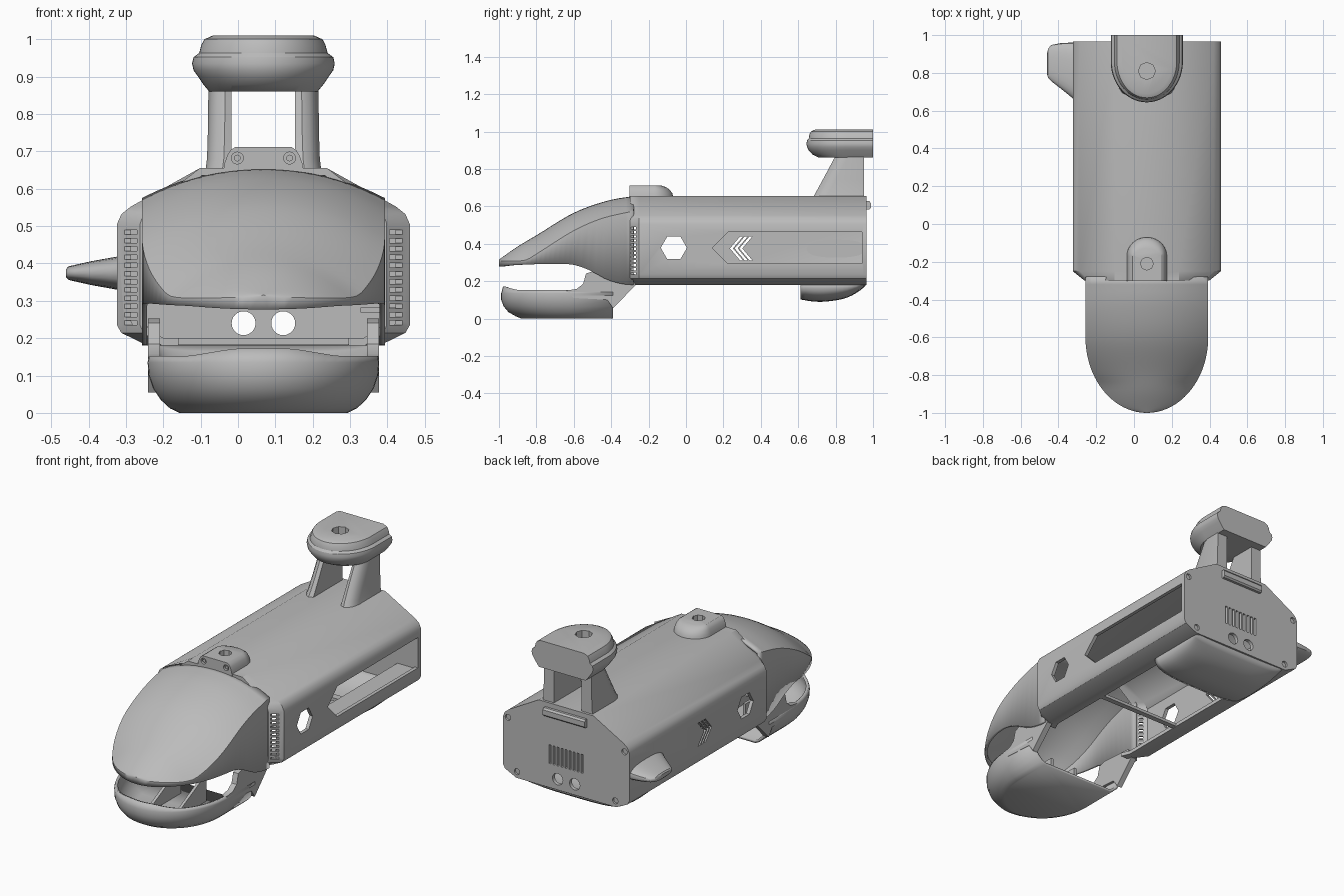
import bpy, bmesh, math

if "Cube" in bpy.data.objects:
    bpy.data.objects.remove(bpy.data.objects["Cube"])

CX = 0.068  # the hull axis sits right of centre because of the left fin
grey = bpy.data.materials.new("light grey")
grey.diffuse_color = (0.5, 0.5, 0.5, 1)
grey.use_nodes = True
grey.node_tree.nodes["Principled BSDF"].inputs["Base Color"].default_value = grey.diffuse_color


def finish(name, bm, solid=0):
    bmesh.ops.recalc_face_normals(bm, faces=bm.faces)
    me = bpy.data.meshes.new(name)
    bm.to_mesh(me)
    bm.free()
    me.materials.append(grey)
    ob = bpy.data.objects.new(name, me)
    ob.location.x = CX
    bpy.context.collection.objects.link(ob)
    if solid:
        m = ob.modifiers.new("wall", 'SOLIDIFY')
        m.thickness, m.offset = solid, -1
    return ob


def loft(name, rows, closed=True, caps=(True, True), solid=0):
    bm = bmesh.new()
    vs = [[bm.verts.new(p) for p in r] for r in rows]
    n = len(rows[0])
    for a, b in zip(vs, vs[1:]):
        for i in range(n if closed else n - 1):
            j = (i + 1) % n
            bm.faces.new((a[i], a[j], b[j], b[i]))
    if caps[0]:
        bm.faces.new(vs[0])
    if caps[1]:
        bm.faces.new(vs[-1])
    return finish(name, bm, solid)


def add_prism(bm, pts, axis, lo, hi):
    def place(p, t):
        return {'x': (t, p[0], p[1]), 'y': (p[0], t, p[1]), 'z': (p[0], p[1], t)}[axis]
    a = [bm.verts.new(place(p, lo)) for p in pts]
    b = [bm.verts.new(place(p, hi)) for p in pts]
    bm.faces.new(a)
    bm.faces.new(b)
    for i in range(len(pts)):
        j = (i + 1) % len(pts)
        bm.faces.new((a[i], a[j], b[j], b[i]))


def prism(name, *parts):
    bm = bmesh.new()
    for p in parts:
        add_prism(bm, *p)
    return finish(name, bm)


def cut(ob, *parts):
    cutter = prism("cutter", *parts)
    m = ob.modifiers.new("cut", 'BOOLEAN')
    m.operation, m.solver, m.object = 'DIFFERENCE', 'EXACT', cutter
    bpy.context.view_layer.update()
    ev = ob.evaluated_get(bpy.context.evaluated_depsgraph_get())
    me = bpy.data.meshes.new_from_object(ev)
    ob.modifiers.clear()
    ob.data = me
    bpy.data.objects.remove(cutter)


def ngon(u, v, r, n):
    return [(u + r * math.cos(2 * math.pi * i / n), v + r * math.sin(2 * math.pi * i / n)) for i in range(n)]


def rect(a, b, c, d):
    return [(a, c), (b, c), (b, d), (a, d)]


def u_shape(w, flat, cen, tip, z, n=28):
    arc = [math.pi * (1 - i / n) for i in range(n + 1)]
    return [(-w, flat, z)] + [(w * math.cos(a), cen + (tip - cen) * math.sin(a), z) for a in arc] + [(w, flat, z)]


def curve(tab, y):
    """Smooth curve through (y, value) points."""
    def slope(i):
        a, b = tab[max(i - 1, 0)], tab[min(i + 1, len(tab) - 1)]
        return (b[1] - a[1]) / (b[0] - a[0])
    y = min(max(y, tab[0][0]), tab[-1][0])
    i = max(k for k in range(len(tab) - 1) if tab[k][0] <= y)
    (x0, v0), (x1, v1) = tab[i], tab[i + 1]
    h = x1 - x0
    t = (y - x0) / h
    return ((2*t**3 - 3*t*t + 1) * v0 + (t**3 - 2*t*t + t) * h * slope(i)
            + (3*t*t - 2*t**3) * v1 + (t**3 - t*t) * h * slope(i + 1))


# Main hull: thin shell, open underneath, narrowing into cheeks at the front
outer = [(0.17, .655), (.355, .552), (.38, .532), (.392, .505), (.392, .235), (.38, .214), (.31, .18), (.25, .18)]
inner = [(.25, .2), (.305, .2), (.362, .225), (.372, .245), (.372, .5), (.345, .532), (.165, .635)]
half = outer + inner
section = outer + inner + [(-x, z) for x, z in reversed(inner)] + [(-x, z) for x, z in reversed(outer)]


def narrow(x):
    return x if abs(x) < .17 else math.copysign(.17 + (abs(x) - .17) * .16 / .222, x)


hull = loft("hull_shell", [[(narrow(x), -.3, z) for x, z in section]]
            + [[(x, y, z) for x, z in section] for y in (-.25, .95)])
slots = [(rect(-.32, -.266, .235 + i * .022, .247 + i * .022), 'x', s * .38 - .042, s * .38 + .042)
         for i in range(12) for s in (-1, 1)]
chevrons = [([(y + .055, .44), (y, .375), (y + .055, .31), (y + .071, .31), (y + .016, .375), (y + .071, .44)],
             'x', -.5, -.3) for y in (.235, .26, .285)]
window = [(.14, .378), (.225, .463), (.94, .463), (.94, .293), (.225, .293)]
cut(hull, (ngon(-.065, .378, .07, 6), 'x', -.6, .6), (window, 'x', .3, .5), *slots, *chevrons)

# Rear plate with vents, ports and screw holes
outline = outer[:-1] + [(-x, z) for x, z in reversed(outer[:-1])]
plate = prism("rear_plate", (outline, 'y', .945, .966))
vents = [(rect(-.106 + i * .025, -.092 + i * .025, .315, .42), 'y', .9, 1) for i in range(9)]
ports = [(ngon(s * .053, .24, .032, 24), 'y', .9, 1) for s in (-1, 1)]
screws = [(ngon(s * x, z, .017, 16), 'y', .955, 1) for s in (-1, 1) for x, z in ((.362, .505), (.305, .215))]
cut(plate, *vents, *ports, *screws)
prism("rear_handle_bar", ([(.955, .582), (.98, .582), (.988, .59), (.988, .618), (.98, .628), (.955, .628)], 'x', -.13, .13))

# Upper snout: U-shaped plan, crowned top, creased vertical sides
top = [(-1, .315), (-.9, .385), (-.8, .445), (-.6, .565), (-.42, .63), (-.28, .655)]
edge = [(-1, .308), (-.86, .312), (-.8, .345), (-.6, .47), (-.45, .535), (-.28, .575)]
bottom = [(-1, .277), (-.9, .287), (-.62, .29), (-.52, .26), (-.42, .207), (-.33, .183), (-.28, .18)]
stations = [(-.28 - .04 * i, .325) for i in range(8)]
stations += [(-.6 - .4 * math.sin(a), .325 * math.cos(a)) for a in (math.radians(k * 4) for k in range(23))]
rows = []
for y, w in stations:
    zt, ze, zb = (curve(t, y) for t in (top, edge, bottom))
    row = [(w * t / 10, y, zt - (zt - ze) * abs(t / 10) ** 2.1) for t in range(-10, 11)]
    rows.append([(-w, y, zb)] + row + [(w, y, zb)])
loft("upper_snout", rows, closed=False, caps=(False, True), solid=.014)

# Lower jaw: open tray with raised front lip
levels = [(0, .225, -.88), (.012, .25, -.91), (.035, .275, -.95), (.065, .295, -.975),
          (.1, .307, -.988), (.135, .31, -.988), (.152, .307, -.978)]
rows = [u_shape(w, -.39, -.62, tip, z) for z, w, tip in levels]
rows[-1] = [(x, y, z + .02 * min(1, max(0, (.2 - abs(x)) / .12))) for x, y, z in rows[-1]]
loft("lower_jaw", rows, closed=False, caps=(True, False), solid=.015)
arm = [(-.64, .15), (-.585, .158), (-.55, .185), (-.535, .24), (-.5, .252), (-.3, .24), (-.27, .178), (-.39, .055), (-.42, .1), (-.6, .11)]
prism("jaw_arms", *[(arm, 'x', s * .293 - .016, s * .293 + .016) for s in (-1, 1)])
rib = [(-.82, .012), (-.5, .012), (-.5, .14), (-.56, .14)]
prism("jaw_ribs", *[(rib, 'x', s * .08 - .008, s * .08 + .008) for s in (-1, 1)])

# Scoop under the tail
depth = [(.612, .088), (.68, .099), (.75, .099), (.85, .082), (.92, .048), (.96, .015)]
rows = []
for i in range(15):
    y = .612 + .348 * i / 14
    d = curve(depth, y)
    rows.append([(.3 * math.copysign(abs(math.cos(a)) ** .6, math.cos(a)), y, .19 - d * abs(math.sin(a)) ** .6)
                 for a in (math.pi * k / 24 for k in range(25))])
loft("tail_scoop", rows, closed=False, caps=(False, False), solid=.012)

# Inner frame seen through the openings
prism("inner_frame", (rect(-.26, .26, .56, .6), 'z', .183, .2), (rect(-.26, .26, .1, .13), 'z', .183, .2),
      (rect(.26, .373, .2, .945), 'z', .268, .282))

# Tower head and its two struts
head = [(.86, .145, .71), (.878, .16, .675), (.9, .175, .656), (.917, .187, .647), (.935, .191, .644), (.952, .187, .647),
        (.963, .172, .657), (.985, .166, .66), (1.0, .158, .668), (1.01, .135, .69)]
cap = loft("tower_head", [u_shape(w, 1.0, .86, tip, z) for z, w, tip in head])
cut(cap, (ngon(0, .81, .045, 8), 'z', .95, 1.1))
for side, s in (("left", -1), ("right", 1)):
    rows = []
    for z, yf, o in ((.64, .675, .156), (.68, .697, .151), (.74, .73, .149), (.88, .805, .147)):
        pts = [(.085, .952), (o, .952), (o, yf + .07), (o - .008, yf + .035), (o - .025, yf + .01), (o - .045, yf), (.085, yf + .01)]
        rows.append([(s * x, y, z) for x, y in pts])
    loft(side + "_tower_strut", rows)

# Small housing on the brow
brow = [(.64, .108, -.068), (.668, .104, -.072), (.69, .096, -.088), (.703, .088, -.108), (.711, .076, -.13)]
dome = loft("brow_housing", [u_shape(w, -.303, -.17, tip, z) for z, w, tip in brow])
cut(dome, (ngon(0, -.21, .034, 8), 'z', .675, .8), *[(ngon(s * .07, .682, .016, 16), 'y', -.35, -.288) for s in (-1, 1)])
prism("brow_screws", *[(ngon(s * .07, .682, .009, 12), 'y', -.298, -.286) for s in (-1, 1)])

# Left side fin
rows = []
for x, y0, y1, h in ((-.37, .645, .96, .048), (-.41, .68, .96, .041), (-.46, .72, .957, .032),
                     (-.505, .755, .948, .022), (-.522, .772, .93, .018), (-.528, .79, .905, .011)):
    m, r = (y0 + y1) / 2, (y1 - y0) / 2
    rows.append([(x, m + r * math.copysign(abs(math.cos(a)) ** .8, math.cos(a)),
                  .374 + h * math.copysign(abs(math.sin(a)) ** .8, math.sin(a)))
                 for a in (2 * math.pi * k / 24 for k in range(24))])
loft("side_fin", rows)

for ob in bpy.data.objects:
    ob.select_set(True)
bpy.context.view_layer.objects.active = hull
bpy.ops.object.shade_smooth_by_angle(angle=math.radians(32))
